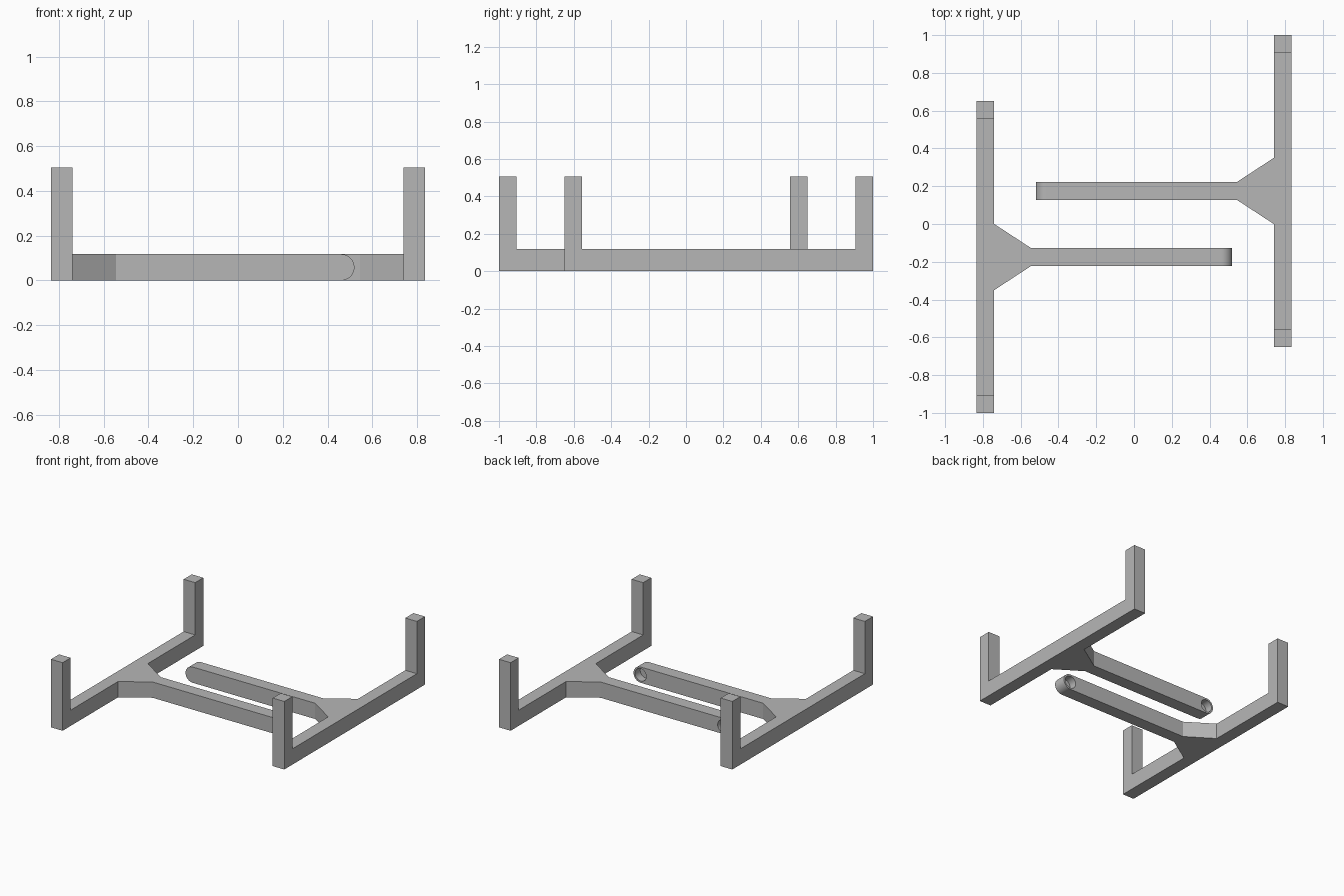
import bpy
import bmesh
from math import sin, cos, pi, radians
from mathutils import Vector

cube = bpy.data.objects.get("Cube")
if cube:
    bpy.data.objects.remove(cube, do_unlink=True)

grey = bpy.data.materials.new("plain grey")
grey.use_nodes = True
colour = (0.47, 0.47, 0.47, 1)
grey.diffuse_color = colour
grey.node_tree.nodes["Principled BSDF"].inputs["Base Color"].default_value = colour

W = 0.095            # bar width
H = 0.117            # bar height
POST = 0.505         # post height
OUT = 0.835          # outer face of the rails
INNER = OUT - W
TIP = 0.52           # rounded arm tip
MID = 0.175          # sideways offset of each arm and rail centre
HALF = 0.825         # half rail length
R = H / 2


def prism(name, outline, axis, lo, hi):
    """Extrude a 2D outline along one axis from lo to hi."""
    bm = bmesh.new()
    verts = []
    for point in outline:
        co = list(point)
        co.insert(axis, lo)
        verts.append(bm.verts.new(co))
    face = bm.faces.new(verts)
    moved = bmesh.ops.extrude_face_region(bm, geom=[face])["geom"]
    shift = Vector((0, 0, 0))
    shift[axis] = hi - lo
    bmesh.ops.translate(bm, vec=shift,
                        verts=[g for g in moved if isinstance(g, bmesh.types.BMVert)])
    bmesh.ops.recalc_face_normals(bm, faces=bm.faces)
    mesh = bpy.data.meshes.new(name)
    bm.to_mesh(mesh)
    bm.free()
    mesh.materials.append(grey)
    obj = bpy.data.objects.new(name, mesh)
    bpy.context.collection.objects.link(obj)
    return obj


def arc(cx, cz, r, start, end, n):
    return [(cx + r * cos(start + (end - start) * i / n),
             cz + r * sin(start + (end - start) * i / n)) for i in range(n + 1)]


def build_frame(label, s):
    """s is the side of the rail: -1 for right, 1 for left."""
    mid = s * MID

    # Rail with an upright post at each end, as one U profile
    a, b = mid - HALF, mid + HALF
    u_shape = [(a, 0), (b, 0), (b, POST), (b - W, POST),
               (b - W, H), (a + W, H), (a + W, POST), (a, POST)]
    prism(label + "_rail_and_posts", u_shape, 0, *sorted((s * INNER, s * OUT)))

    # Tapered gusset from rail to arm
    neck = s * 0.545
    gusset = [(s * INNER, mid - MID), (neck, mid - W / 2),
              (neck, mid + W / 2), (s * INNER, mid + MID)]
    prism(label + "_gusset", gusset, 2, 0, H)

    # Arm with a rounded tip
    cx = -s * (TIP - R)
    tip = [(-s * x, z) for x, z in arc(TIP - R, R, R, -pi / 2, pi / 2, 24)]
    arm = prism(label + "_arm", [(neck, 0)] + tip + [(neck, H)],
                1, mid - W / 2, mid + W / 2)

    # Blind round socket in the back face of the tip
    back = mid + W / 2
    cutter = prism("socket_cutter", arc(cx, R, 0.046, 0, 2 * pi * 31 / 32, 31),
                   1, back - 0.06, back + 0.05)
    cutter.hide_render = True
    mod = arm.modifiers.new("socket", "BOOLEAN")
    mod.operation = "DIFFERENCE"
    mod.solver = "EXACT"
    mod.object = cutter
    bpy.ops.object.select_all(action="DESELECT")
    arm.select_set(True)
    bpy.context.view_layer.objects.active = arm
    bpy.ops.object.modifier_apply(modifier=mod.name)
    bpy.data.objects.remove(cutter, do_unlink=True)
    bpy.ops.object.shade_smooth_by_angle(angle=radians(30))


build_frame("right", -1)
build_frame("left", 1)
